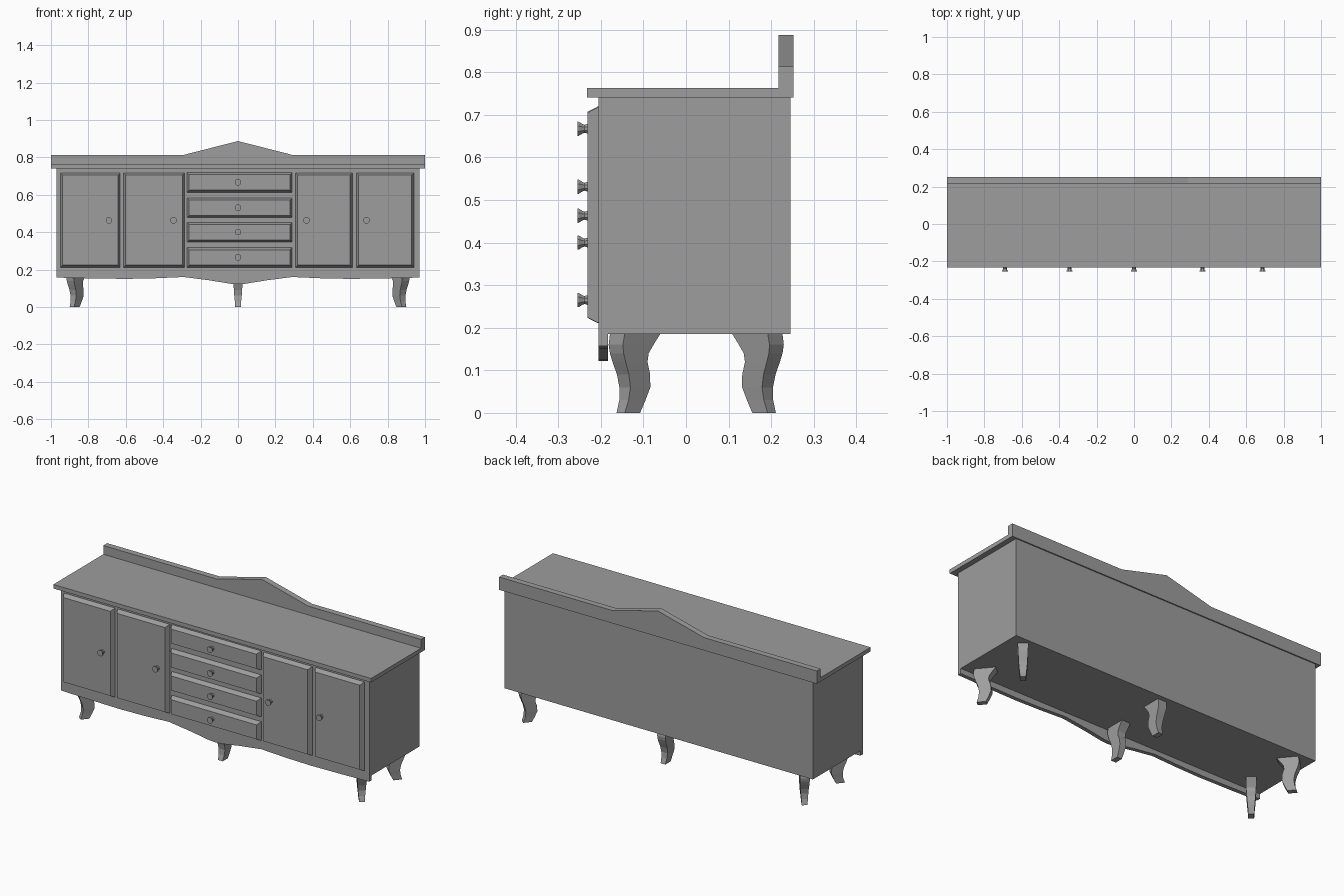
import bpy, bmesh, math
from mathutils import Vector

if "Cube" in bpy.data.objects:
    bpy.data.objects.remove(bpy.data.objects["Cube"])

# One plain grey for the whole piece
GREY = (0.34, 0.34, 0.34, 1)
grey = bpy.data.materials.new("plain grey")
grey.use_nodes = True
grey.diffuse_color = GREY
grey.node_tree.nodes["Principled BSDF"].inputs["Base Color"].default_value = GREY


def finish(name, bm):
    bmesh.ops.recalc_face_normals(bm, faces=bm.faces)
    mesh = bpy.data.meshes.new(name)
    bm.to_mesh(mesh)
    bm.free()
    mesh.materials.append(grey)
    obj = bpy.data.objects.new(name, mesh)
    bpy.context.collection.objects.link(obj)
    return obj


def loft(name, rings):
    """Skin a list of equal rings of points and cap both ends."""
    bm = bmesh.new()
    loops = [[bm.verts.new(p) for p in ring] for ring in rings]
    n = len(loops[0])
    for a, b in zip(loops, loops[1:]):
        for i in range(n):
            j = (i + 1) % n
            bm.faces.new((a[i], a[j], b[j], b[i]))
    bm.faces.new(loops[0])
    bm.faces.new(loops[-1])
    return finish(name, bm)


def rect(x0, x1, z0, z1, y):
    return [(x0, y, z0), (x1, y, z0), (x1, y, z1), (x0, y, z1)]


def box(name, x0, x1, y0, y1, z0, z1):
    return loft(name, [rect(x0, x1, z0, z1, y) for y in (y0, y1)])


def mirrored(half):
    """Complete a left-right symmetric outline given from x > 0 to the middle."""
    return half + [(-x, z) for x, z in reversed(half) if x > 0]


def slab(name, outline, y0, y1):
    return loft(name, [[(x, y, z) for x, z in outline] for y in (y0, y1)])


# Carcass and worktop
FRONT = -0.205
box("carcass", -0.97, 0.97, -0.183, 0.245, 0.185, 0.74)
box("worktop", -1, 1, -0.232, 0.252, 0.74, 0.763)

# Front panel with shaped apron along its lower edge
lower = [(0.97, 0.74), (0.97, 0.157), (0.8, 0.153), (0.6, 0.15), (0.45, 0.153),
         (0.29, 0.16), (0.15, 0.142), (0.04, 0.124), (0, 0.122)]
slab("front_panel", mirrored(lower), FRONT, -0.183)

# Peaked backsplash
slab("backsplash", mirrored([(1, 0.763), (1, 0.813), (0.29, 0.813), (0, 0.887)]),
     0.217, 0.252)


# Chamfered doors and drawer fronts
def raised_panel(name, x0, x1, z0, z1, inset=0.012):
    loft(name, [rect(x0, x1, z0, z1, FRONT + 0.002),
                rect(x0, x1, z0, z1, FRONT - 0.003),
                rect(x0 + inset, x1 - inset, z0 + inset, z1 - inset, -0.231)])


# Flared octagonal knob
def knob(name, x, z):
    profile = [(0.013, -0.229), (0.010, -0.238), (0.012, -0.243),
               (0.018, -0.252), (0.018, -0.255)]
    angles = [math.pi / 4 * (i + 0.5) for i in range(8)]
    loft(name, [[(x + r * math.cos(a), y, z + r * math.sin(a)) for a in angles]
                for r, y in profile])


doors = [("outer_right", -0.95, -0.63, -0.69), ("inner_right", -0.613, -0.286, -0.345),
         ("inner_left", 0.307, 0.612, 0.366), ("outer_left", 0.633, 0.94, 0.687)]
for name, x0, x1, knob_x in doors:
    raised_panel(name + "_door", x0, x1, 0.212, 0.717)
    knob(name + "_door_knob", knob_x, 0.463)

for i, z in enumerate((0.667, 0.531, 0.4, 0.265)):
    raised_panel(f"drawer_{i + 1}", -0.273, 0.29, z - 0.054, z + 0.052)
    knob(f"drawer_knob_{i + 1}", 0, z)


# Curved tapering leg: height, inner reach, outer reach, half width
LEG = [(0.187, -0.076, 0.034, 0.027), (0.16, -0.055, 0.039, 0.026),
       (0.14, -0.041, 0.036, 0.025), (0.12, -0.038, 0.029, 0.024),
       (0.09, -0.048, 0.017, 0.022), (0.06, -0.050, 0.011, 0.020),
       (0.03, -0.038, 0.014, 0.017), (0, -0.023, 0.024, 0.015)]


def leg(name, x, y, direction):
    out = Vector((math.cos(direction), math.sin(direction), 0))
    side = Vector((-out.y, out.x, 0))
    rings = []
    for z, inner, outer, w in LEG:
        foot = Vector((x, y, z))
        rings.append([foot + out * d + side * s for d, s in
                      ((inner, -w), (outer, -w), (outer, w), (inner, w))])
    loft(name, rings)


# Corner legs splay outwards, middle legs face straight front and back
for row, y, facing in (("front", -0.135, -1), ("back", 0.183, 1)):
    for place, sx in (("right", -1), ("middle", 0), ("left", 1)):
        turn = math.radians(90 - 40 * sx)
        leg(f"{row}_{place}_leg", 0.873 * sx, y, facing * turn)
